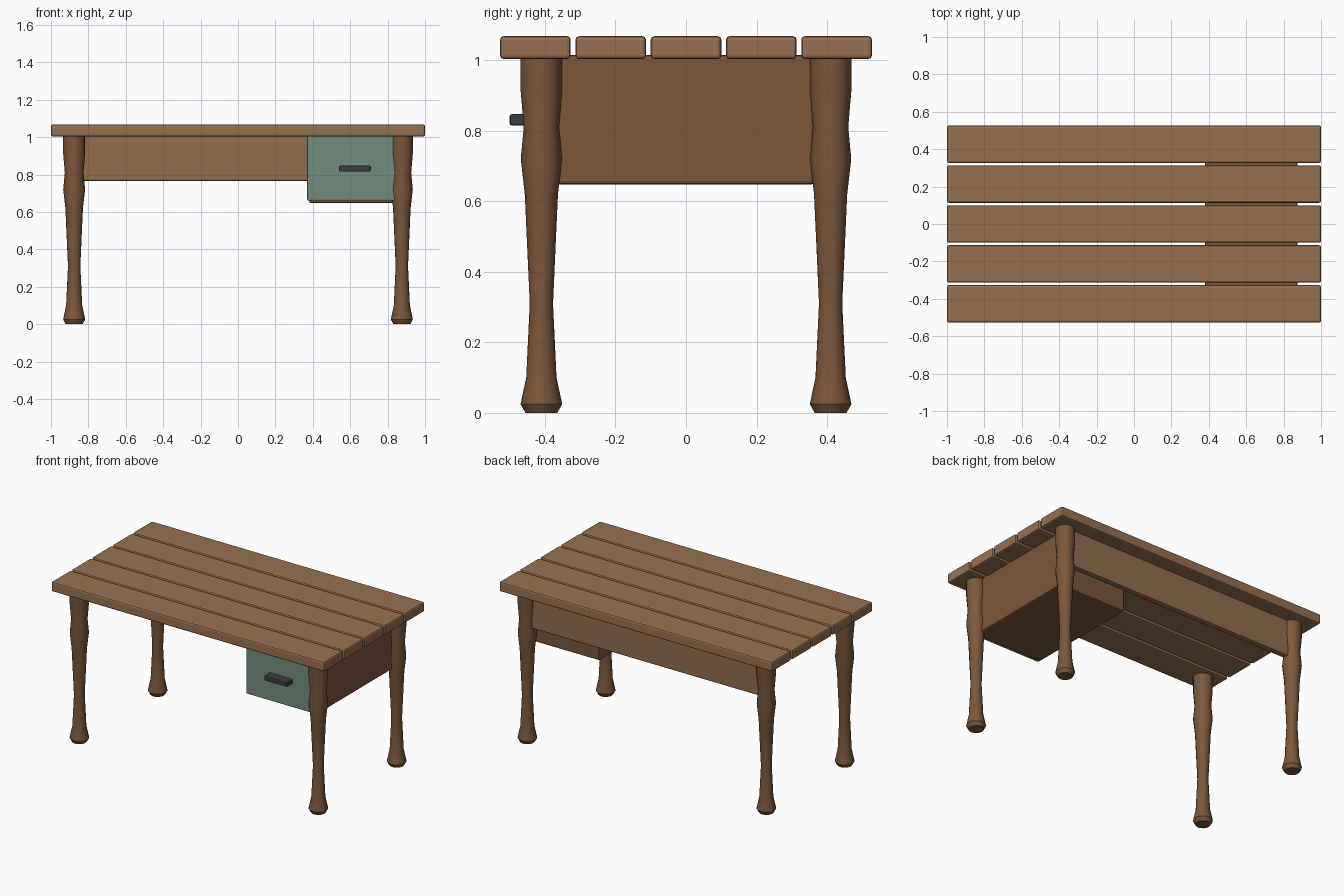
import bpy, bmesh, math

if "Cube" in bpy.data.objects:
    bpy.data.objects.remove(bpy.data.objects["Cube"])


def material(name, rgb):
    m = bpy.data.materials.new(name)
    m.diffuse_color = (*rgb, 1)
    m.use_nodes = True
    m.node_tree.nodes["Principled BSDF"].inputs["Base Color"].default_value = m.diffuse_color
    return m


top_wood = material("top_wood", (0.31, 0.165, 0.078))
apron_wood = material("apron_wood", (0.29, 0.155, 0.075))
leg_wood = material("leg_wood", (0.20, 0.095, 0.042))
green_paint = material("green_paint", (0.17, 0.27, 0.21))
dark_metal = material("dark_metal", (0.045, 0.05, 0.055))


def finish(bm, name, mat):
    bmesh.ops.recalc_face_normals(bm, faces=bm.faces)
    mesh = bpy.data.meshes.new(name)
    bm.to_mesh(mesh)
    bm.free()
    mesh.materials.append(mat)
    ob = bpy.data.objects.new(name, mesh)
    bpy.context.collection.objects.link(ob)
    return ob


def box(name, lo, hi, mat, bevel=0.008):
    """Bevelled box between two opposite corners."""
    bm = bmesh.new()
    bmesh.ops.create_cube(bm, size=1)
    for v in bm.verts:
        v.co = [(a + b) / 2 + c * (b - a) for a, b, c in zip(lo, hi, v.co)]
    ob = finish(bm, name, mat)
    mod = ob.modifiers.new("soft_edges", "BEVEL")
    mod.width = bevel
    mod.segments = 2
    return ob


def turned(name, profile, location, mat, sides=16):
    """Solid of revolution from (radius, height) points, capped at both ends."""
    bm = bmesh.new()
    rings = [[bm.verts.new((r * math.cos(2 * math.pi * i / sides),
                            r * math.sin(2 * math.pi * i / sides), z))
              for i in range(sides)] for r, z in profile]
    for a, b in zip(rings, rings[1:]):
        for i in range(sides):
            j = (i + 1) % sides
            bm.faces.new((a[i], a[j], b[j], b[i]))
    bm.faces.new(rings[0][::-1])
    bm.faces.new(rings[-1])
    ob = finish(bm, name, mat)
    ob.location = location
    bpy.context.view_layer.objects.active = ob
    ob.select_set(True)
    bpy.ops.object.shade_smooth_by_angle(angle=math.radians(30))
    ob.select_set(False)


# Tabletop: five separate planks with narrow gaps
for i in range(5):
    y = (i - 2) * 0.2135
    box(f"top_plank_{i + 1}", (-1, y - 0.1, 1.003), (1, y + 0.1, 1.068), top_wood, 0.01)

# Turned legs
leg_profile = [(0.045, 0), (0.059, 0.025), (0.043, 0.10), (0.033, 0.31),
               (0.047, 0.62), (0.0585, 0.72), (0.05, 0.81),
               (0.0585, 0.91), (0.0585, 1.01)]
for side, x in (("left", -0.876), ("right", 0.876)):
    for end, y in (("front", -0.41), ("back", 0.41)):
        turned(f"{end}_{side}_leg", leg_profile, (x, y, 0), leg_wood)

# Back apron between the rear legs
box("back_apron", (-0.86, 0.39, 0.765), (0.86, 0.43, 1.01), apron_wood)

# Drawer case, front panel and pull
box("drawer_case", (0.38, -0.415, 0.647), (0.875, 0.365, 1.015), leg_wood, 0.01)
box("drawer_front", (0.37, -0.443, 0.66), (0.88, -0.405, 1.005), green_paint, 0.006)
box("drawer_handle", (0.54, -0.50, 0.815), (0.71, -0.435, 0.847), dark_metal, 0.006)
